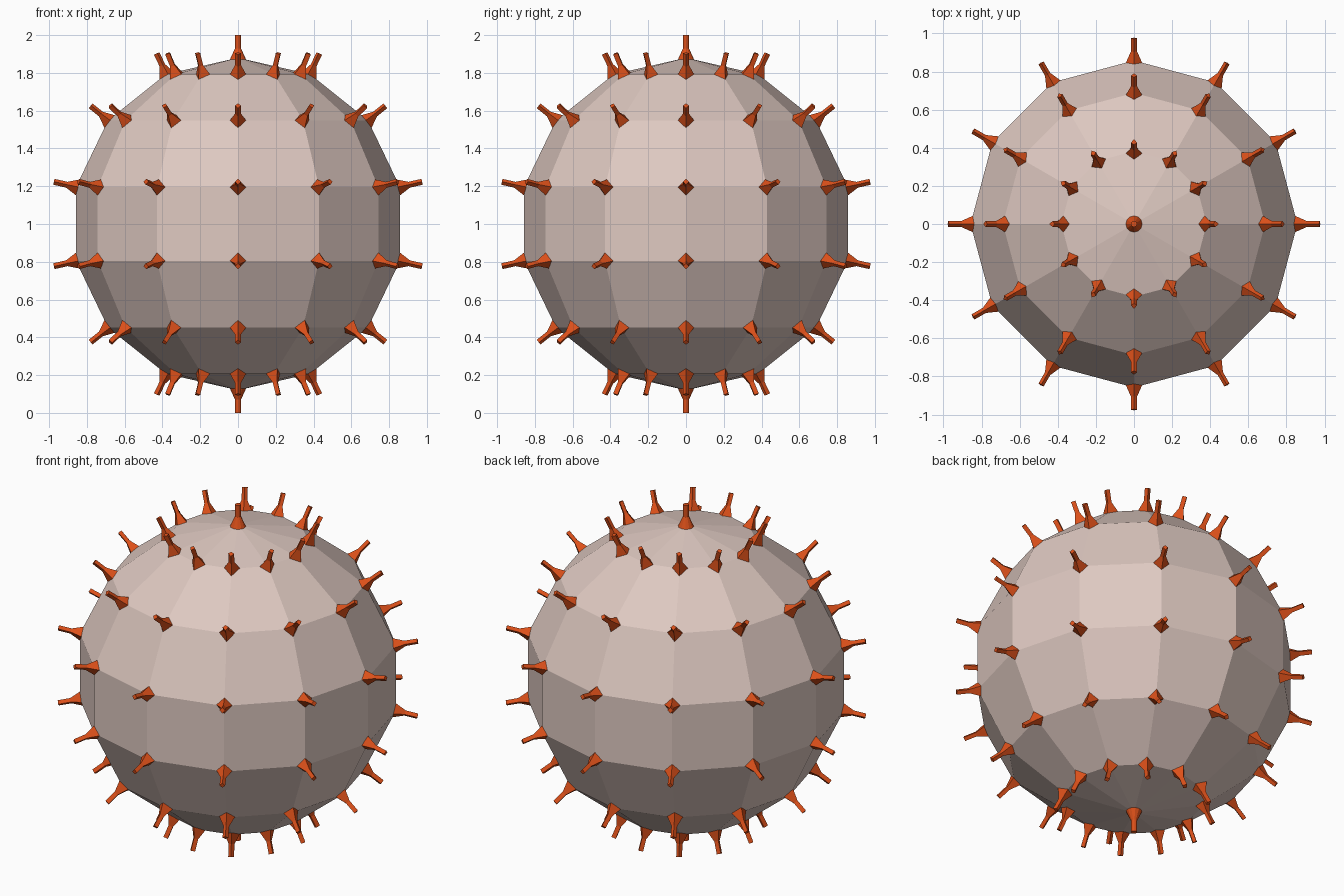
import bpy, bmesh
from mathutils import Vector, Matrix

if "Cube" in bpy.data.objects:
    bpy.data.objects.remove(bpy.data.objects["Cube"])


def material(name, rgb):
    m = bpy.data.materials.new(name)
    m.diffuse_color = (*rgb, 1)
    m.use_nodes = True
    m.node_tree.nodes["Principled BSDF"].inputs["Base Color"].default_value = m.diffuse_color
    return m


def add_object(name, bm, mat):
    bmesh.ops.translate(bm, vec=(0, 0, 1), verts=bm.verts)
    bmesh.ops.recalc_face_normals(bm, faces=bm.faces)
    me = bpy.data.meshes.new(name)
    bm.to_mesh(me)
    bm.free()
    me.materials.append(mat)
    ob = bpy.data.objects.new(name, me)
    bpy.context.collection.objects.link(ob)
    return ob


# Low-poly ball with every corner cut off, leaving a small cap per corner
ball = bmesh.new()
bmesh.ops.create_uvsphere(ball, u_segments=12, v_segments=7, radius=0.88)
bmesh.ops.bevel(ball, geom=ball.verts[:], offset=0.044, offset_type='OFFSET',
                segments=1, profile=0.5, affect='VERTICES')
caps = [f for f in ball.faces if f.calc_area() < 0.012]

# Spikes: each cap flares into a thin shaft pointing outwards
spikes = bmesh.new()
for cap in caps:
    base = [v.co.copy() for v in cap.verts]
    centre = sum(base, Vector()) / len(base)
    out = centre.normalized()
    loops = [[spikes.verts.new(p) for p in base]]
    for dist in (0.93, 1.0):
        ring = []
        for p in base:
            side = p - centre
            side -= out * side.dot(out)
            ring.append(spikes.verts.new(out * dist + side * 0.37))
        loops.append(ring)
    n = len(base)
    for a, b in zip(loops, loops[1:]):
        for i in range(n):
            j = (i + 1) % n
            spikes.faces.new((a[i], a[j], b[j], b[i]))
    spikes.faces.new(loops[-1])

# The ball is open under the spikes
bmesh.ops.delete(ball, geom=caps, context='FACES_ONLY')

add_object("ball", ball, material("pale_pink", (0.73, 0.58, 0.53)))
add_object("spikes", spikes, material("orange", (0.72, 0.08, 0.01)))
